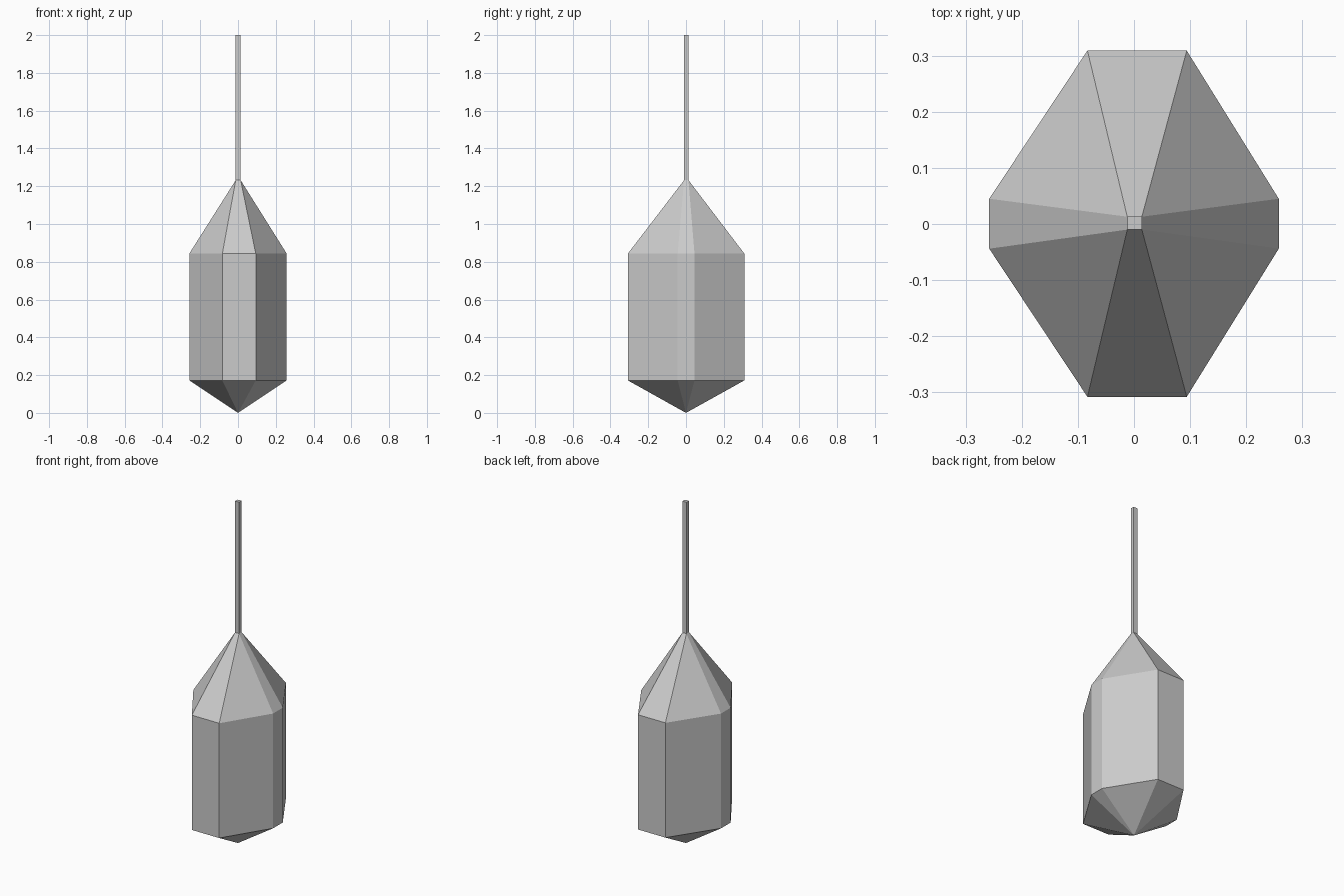
import bpy
import bmesh

if "Cube" in bpy.data.objects:
    bpy.data.objects.remove(bpy.data.objects["Cube"])


def ring(bm, outline, z):
    return [bm.verts.new((x, y, z)) for x, y in outline]


def bridge(bm, low, high):
    n = len(low)
    for i in range(n):
        j = (i + 1) % n
        bm.faces.new((low[i], low[j], high[j], high[i]))


def finish(bm, name):
    bmesh.ops.remove_doubles(bm, verts=bm.verts[:], dist=0.0005)
    bmesh.ops.recalc_face_normals(bm, faces=bm.faces[:])
    mesh = bpy.data.meshes.new(name)
    bm.to_mesh(mesh)
    bm.free()
    obj = bpy.data.objects.new(name, mesh)
    bpy.context.collection.objects.link(obj)


# Eight-sided outline of the body, counter-clockwise from the front right
outline = [(0.094, -0.308), (0.258, -0.044), (0.258, 0.045), (0.094, 0.309),
           (-0.083, 0.309), (-0.258, 0.045), (-0.258, -0.044), (-0.083, -0.308)]

# Square rod section
X0, X1, Y0, Y1 = -0.012, 0.014, -0.01, 0.013
square = [(X1, Y0), (X1, Y1), (X0, Y1), (X0, Y0)]

# Body: pointed base, straight walls, shoulders narrowing to the rod
bm = bmesh.new()
base = ring(bm, outline, 0.172)
shoulder = ring(bm, outline, 0.843)
bridge(bm, base, shoulder)
tip = bm.verts.new((0, 0, 0))
for i in range(8):
    bm.faces.new((tip, base[(i + 1) % 8], base[i]))
# Each pair of outline corners runs to one corner of the rod
neck = ring(bm, [square[i // 2] for i in range(8)], 1.232)
bridge(bm, shoulder, neck)
finish(bm, "body")

# Rod
bm = bmesh.new()
low = ring(bm, square, 1.232)
high = ring(bm, square, 2.0)
bridge(bm, low, high)
bm.faces.new(high)
finish(bm, "rod")
